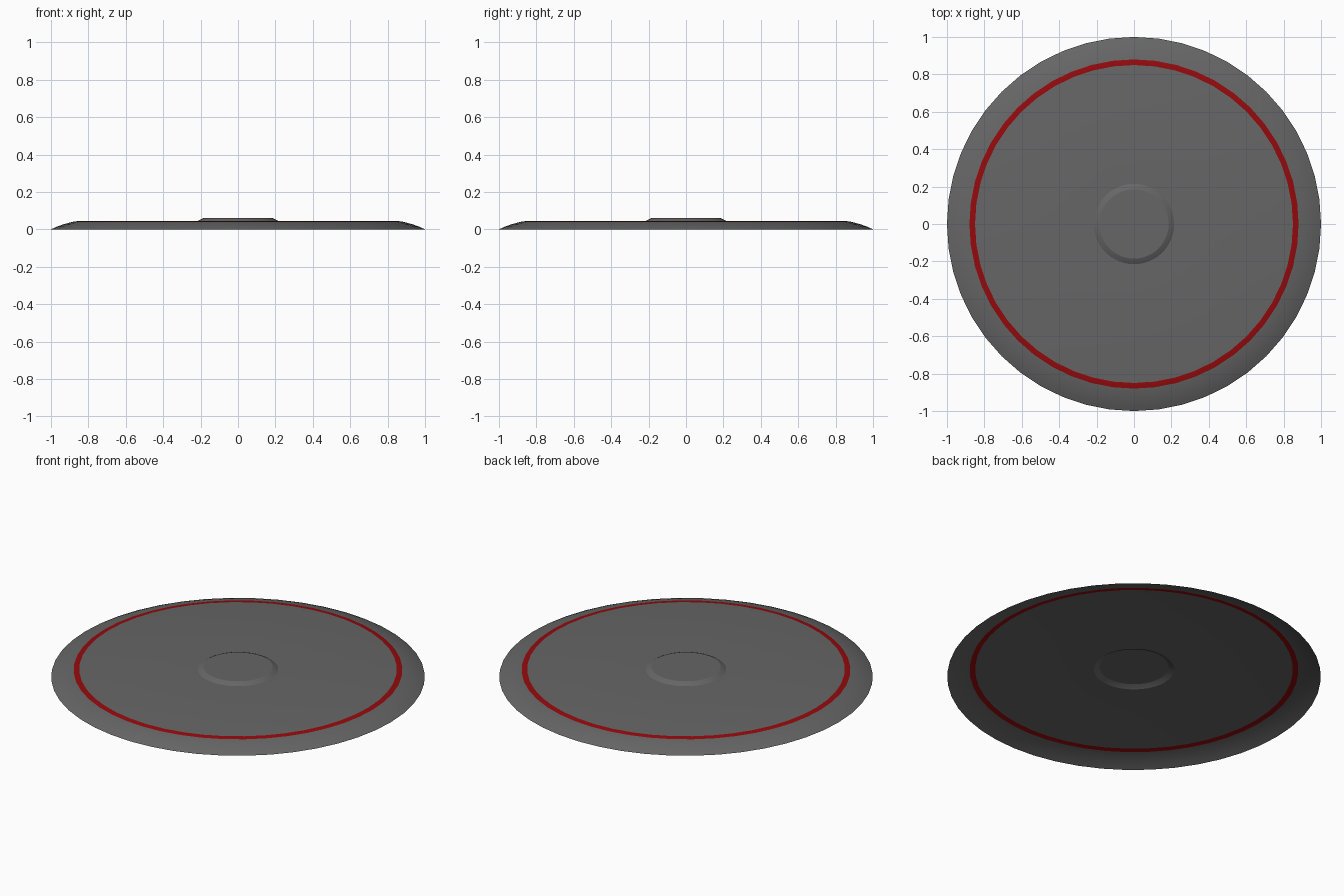
import bpy, bmesh, math

if "Cube" in bpy.data.objects:
    bpy.data.objects.remove(bpy.data.objects["Cube"])

SIDES = 48


def material(name, rgb):
    m = bpy.data.materials.new(name)
    m.diffuse_color = (*rgb, 1.0)
    m.use_nodes = True
    m.node_tree.nodes["Principled BSDF"].inputs["Base Color"].default_value = m.diffuse_color
    return m


dark_grey = material("dark grey", (0.133, 0.133, 0.133))
deep_red = material("deep red", (0.3, 0.003, 0.004))

# Profile of the open thin shell, from rim to centre: (radius, height)
profile = [(1.0, 0.0), (0.97, 0.014), (0.93, 0.028), (0.88, 0.041),
           (0.85, 0.045), (0.215, 0.045), (0.205, 0.051), (0.185, 0.06)]

bm = bmesh.new()
rings = []
for r, z in profile:
    rings.append([bm.verts.new((r * math.cos(2 * math.pi * i / SIDES),
                                r * math.sin(2 * math.pi * i / SIDES), z))
                  for i in range(SIDES)])

for k in range(len(rings) - 1):
    a, b = rings[k], rings[k + 1]
    for i in range(SIDES):
        j = (i + 1) % SIDES
        f = bm.faces.new((a[i], a[j], b[j], b[i]))
        # Painted stripe where the rim meets the flat
        f.material_index = 1 if k == 3 else 0
# Flat top of the centre boss
bm.faces.new(rings[-1])

mesh = bpy.data.meshes.new("disc_shell")
bm.to_mesh(mesh)
bm.free()
mesh.materials.append(dark_grey)
mesh.materials.append(deep_red)
disc = bpy.data.objects.new("disc_shell", mesh)
bpy.context.collection.objects.link(disc)

bpy.context.view_layer.objects.active = disc
disc.select_set(True)
bpy.ops.object.shade_smooth_by_angle(angle=math.radians(20))
